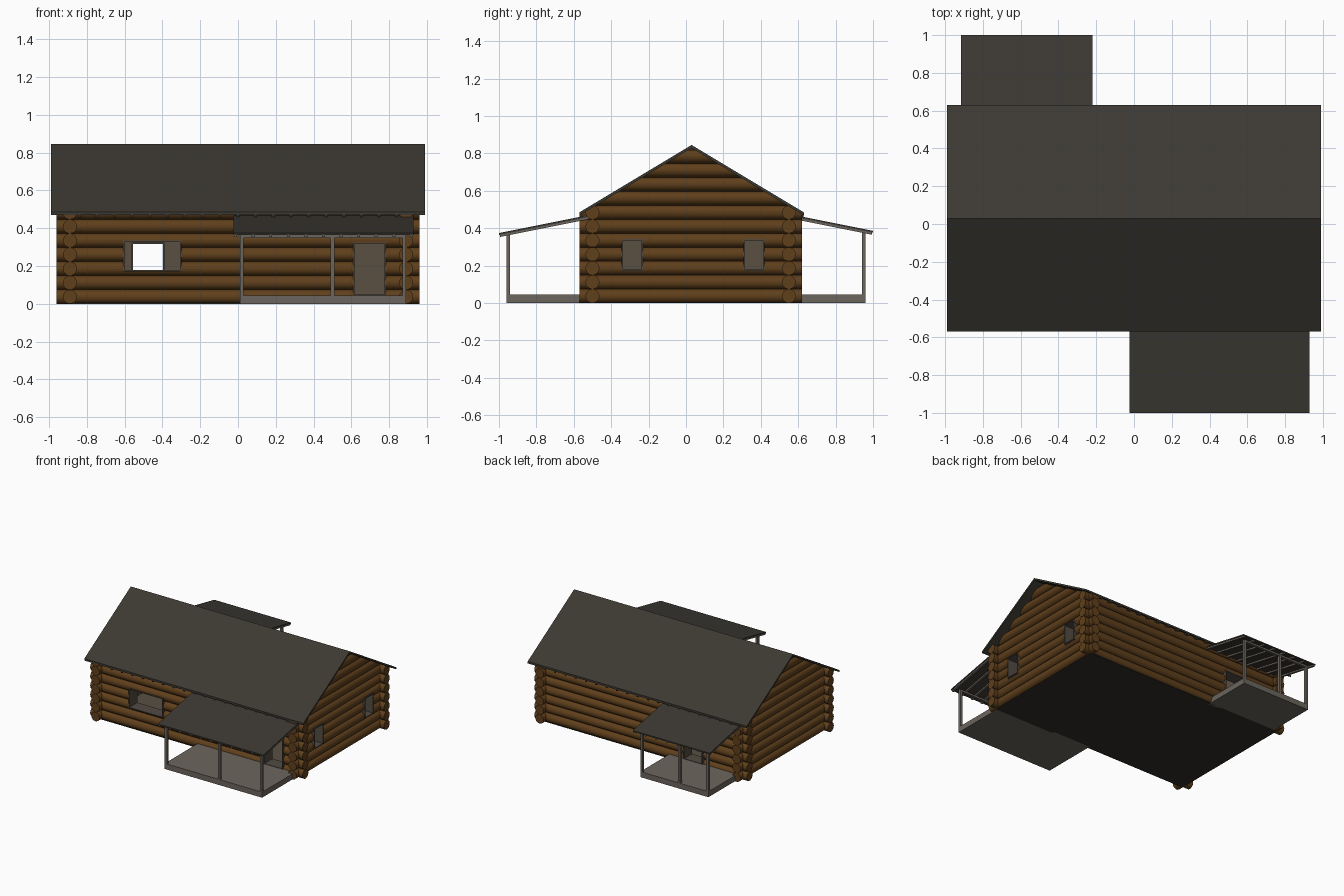
import bpy, bmesh, math
from mathutils import Vector, Matrix

if "Cube" in bpy.data.objects:
    bpy.data.objects.remove(bpy.data.objects["Cube"])

PITCH, R = 0.0745, 0.0372
RIDGE_Y, RIDGE_Z, SLOPE = 0.03, 0.845, 0.6
XW, YF, YB = 0.89, -0.50, 0.55          # wall centre lines


def material(name, rgb):
    m = bpy.data.materials.new(name)
    m.diffuse_color = (*rgb, 1)
    m.use_nodes = True
    m.node_tree.nodes["Principled BSDF"].inputs["Base Color"].default_value = m.diffuse_color
    return m


LOG = material("log_wood", (0.115, 0.05, 0.011))
ROOF = material("roofing", (0.046, 0.041, 0.033))
GREY = material("weathered_wood", (0.15, 0.13, 0.11))
INNER = material("inner_wood", (0.10, 0.08, 0.055))
FRAME = material("frame_wood", (0.085, 0.07, 0.055))
BASE = material("base", (0.03, 0.026, 0.02))


def finish(name, bm, mat):
    bmesh.ops.recalc_face_normals(bm, faces=bm.faces)
    me = bpy.data.meshes.new(name)
    bm.to_mesh(me)
    bm.free()
    me.materials.append(mat)
    ob = bpy.data.objects.new(name, me)
    bpy.context.collection.objects.link(ob)
    return ob


def add_box(bm, x0, x1, y0, y1, z0, z1):
    mat = Matrix.LocRotScale(((x0 + x1) / 2, (y0 + y1) / 2, (z0 + z1) / 2), None,
                             (x1 - x0, y1 - y0, z1 - z0))
    bmesh.ops.create_cube(bm, size=1, matrix=mat)


def box(name, mat, *b):
    bm = bmesh.new()
    add_box(bm, *b)
    return finish(name, bm, mat)


def add_prism(bm, pts, x0, x1):
    """Extrude a y-z profile along x."""
    f = bm.faces.new([bm.verts.new((x0, y, z)) for y, z in pts])
    ext = bmesh.ops.extrude_face_region(bm, geom=[f])["geom"]
    bmesh.ops.translate(bm, vec=(x1 - x0, 0, 0),
                        verts=[v for v in ext if isinstance(v, bmesh.types.BMVert)])


def prism(name, mat, pts, x0, x1):
    bm = bmesh.new()
    add_prism(bm, pts, x0, x1)
    return finish(name, bm, mat)


def log_wall(name, axis, offset, a, b, rows):
    """Stack of logs trimmed under both roof planes."""
    bm = bmesh.new()
    for i in range(rows):
        z = R + i * PITCH
        mid = (a + b) / 2
        if axis == 'X':
            loc, rot = Vector((mid, offset, z)), Matrix.Rotation(math.pi / 2, 4, 'Y')
        else:
            loc, rot = Vector((offset, mid, z)), Matrix.Rotation(math.pi / 2, 4, 'X')
        bmesh.ops.create_cone(bm, cap_ends=True, segments=20, radius1=R, radius2=R,
                              depth=b - a, matrix=Matrix.Translation(loc) @ rot)
    for s in (-1, 1):
        cut = bmesh.ops.bisect_plane(bm, geom=bm.verts[:] + bm.edges[:] + bm.faces[:],
                                     plane_co=(0, RIDGE_Y, RIDGE_Z - 0.014),
                                     plane_no=(0, s * SLOPE, 1), clear_outer=True)
        edges = [e for e in cut["geom_cut"] if isinstance(e, bmesh.types.BMEdge) and e.is_boundary]
        bmesh.ops.holes_fill(bm, edges=edges, sides=0)
    return finish(name, bm, LOG)


def cut_openings(ob, openings):
    bm = bmesh.new()
    for o in openings:
        add_box(bm, *o)
    cutter = finish("opening_cutter", bm, FRAME)
    cutter.hide_render = True
    mod = ob.modifiers.new("openings", 'BOOLEAN')
    mod.object, mod.operation, mod.solver = cutter, 'DIFFERENCE', 'EXACT'
    bpy.context.view_layer.objects.active = ob
    bpy.ops.object.modifier_apply(modifier=mod.name)
    bpy.data.objects.remove(cutter)


def smooth(ob):
    bpy.ops.object.select_all(action='DESELECT')
    ob.select_set(True)
    bpy.context.view_layer.objects.active = ob
    bpy.ops.object.shade_smooth_by_angle(angle=math.radians(35))


def frame(name, axis, o, t=0.008):
    """Casing of four boards lining an opening."""
    x0, x1, y0, y1, z0, z1 = o
    bm = bmesh.new()
    add_box(bm, x0, x1, y0, y1, z0, z0 + t)
    add_box(bm, x0, x1, y0, y1, z1 - t, z1)
    if axis == 'X':
        add_box(bm, x0, x0 + t, y0, y1, z0 + t, z1 - t)
        add_box(bm, x1 - t, x1, y0, y1, z0 + t, z1 - t)
    else:
        add_box(bm, x0, x1, y0, y0 + t, z0 + t, z1 - t)
        add_box(bm, x0, x1, y1 - t, y1, z0 + t, z1 - t)
    finish(name, bm, FRAME)


# Openings: x0, x1, y0, y1, z0, z1
front_open = {"front_window": (-0.61, -0.30, -0.543, -0.44, 0.172, 0.335),
              "front_door": (0.61, 0.785, -0.543, -0.44, 0.04, 0.325)}
back_open = {"back_door": (-0.565, -0.39, 0.49, 0.593, 0.04, 0.325)}
right_open = {"right_window_a": (0.83, 0.933, -0.345, -0.23, 0.172, 0.342),
              "right_window_b": (0.83, 0.933, 0.308, 0.42, 0.172, 0.342)}

# Log walls
walls = {"front": log_wall("front_logs", 'X', YF, -0.96, 0.96, 7),
         "back": log_wall("back_logs", 'X', YB, -0.96, 0.96, 7),
         "left": log_wall("left_logs", 'Y', -XW, -0.57, 0.62, 11),
         "right": log_wall("right_logs", 'Y', XW, -0.57, 0.62, 11)}

# Inner lining, with gable-shaped ends
gable = [(YF + 0.01, 0.01), (YB - 0.01, 0.01), (YB - 0.01, 0.50), (RIDGE_Y, 0.81), (YF + 0.01, 0.50)]
lining = {"front": box("front_lining", INNER, -0.87, 0.87, YF + 0.01, YF + 0.05, 0.01, 0.48),
          "back": box("back_lining", INNER, -0.87, 0.87, YB - 0.05, YB - 0.01, 0.01, 0.48),
          "left": prism("left_lining", INNER, gable, -0.88, -0.84),
          "right": prism("right_lining", INNER, gable, 0.84, 0.88)}

for side, opens in (("front", front_open), ("back", back_open), ("right", right_open)):
    for group in (walls, lining):
        cut_openings(group[side], [tuple(v + (0.02 if i % 2 else -0.02) if i // 2 == (0 if side == "right" else 1)
                                         else v for i, v in enumerate(o)) for o in opens.values()])
    for n, o in opens.items():
        frame(n + "_frame", 'Y' if side == "right" else 'X', o)
for w in walls.values():
    smooth(w)

# Floor
box("base_slab", BASE, -0.90, 0.90, YF - 0.02, YB + 0.02, 0.0, 0.02)
box("inner_floor", INNER, -0.86, 0.86, YF + 0.03, YB - 0.03, 0.02, 0.04)


def slope_profile(y0, y1, ztop, thick):
    return [(y0, ztop(y0)), (y1, ztop(y1)), (y1, ztop(y1) - thick), (y0, ztop(y0) - thick)]


def rafters(name, mat, pts, x0, x1, count, w=0.016):
    bm = bmesh.new()
    for i in range(count):
        x = x0 + (x1 - x0) * i / (count - 1)
        add_prism(bm, pts, x - w / 2, x + w / 2)
    finish(name, bm, mat)


# Main roof and its rafters
def main_top(y):
    return RIDGE_Z - SLOPE * abs(y - RIDGE_Y)


for side, eave in (("front", -0.57), ("back", 0.63)):
    prism(side + "_roof", ROOF, slope_profile(eave, RIDGE_Y, main_top, 0.016), -0.99, 0.99)
    tail = slope_profile(eave + math.copysign(0.003, -eave), RIDGE_Y,
                         lambda y: main_top(y) - 0.016, 0.014)
    rafters(side + "_rafters", BASE, tail, -0.84, 0.84, 19)


# Porches: side sign, eave y, wall y, roof x range, deck x range, middle post x, rafter count
def porch(name, s, eave, wall, rx, dx, mid, count):
    top = lambda y: 0.46 - 0.2 * (y - eave) * s
    prism(name + "_roof", ROOF, slope_profile(s * 1.0, wall, top, 0.010), *rx)
    under = lambda y: top(y) - 0.010
    rafters(name + "_rafters", GREY, slope_profile(s * 0.995, wall, under, 0.012),
            rx[0] + 0.012, rx[1] - 0.012, count)
    yo, yi = s * 0.96, s * 0.94
    lo, hi = min(yo, yi), max(yo, yi)
    box(name + "_deck", GREY, *dx, min(yo, wall), max(yo, wall), 0.0, 0.045)
    beam_z = under(yo) - 0.012
    box(name + "_beam", GREY, *dx, lo, hi, beam_z - 0.012, beam_z + 0.004)
    for n, x in (("left", dx[0] + 0.01), ("middle", mid), ("right", dx[1] - 0.01)):
        box(f"{name}_{n}_post", GREY, x - 0.01, x + 0.01, lo, hi, 0.045, beam_z)


porch("front_porch", -1, -0.57, YF, (-0.025, 0.93), (0.01, 0.89), 0.50, 11)
porch("back_porch", 1, 0.63, YB, (-0.915, -0.22), (-0.875, -0.26), -0.61, 8)
